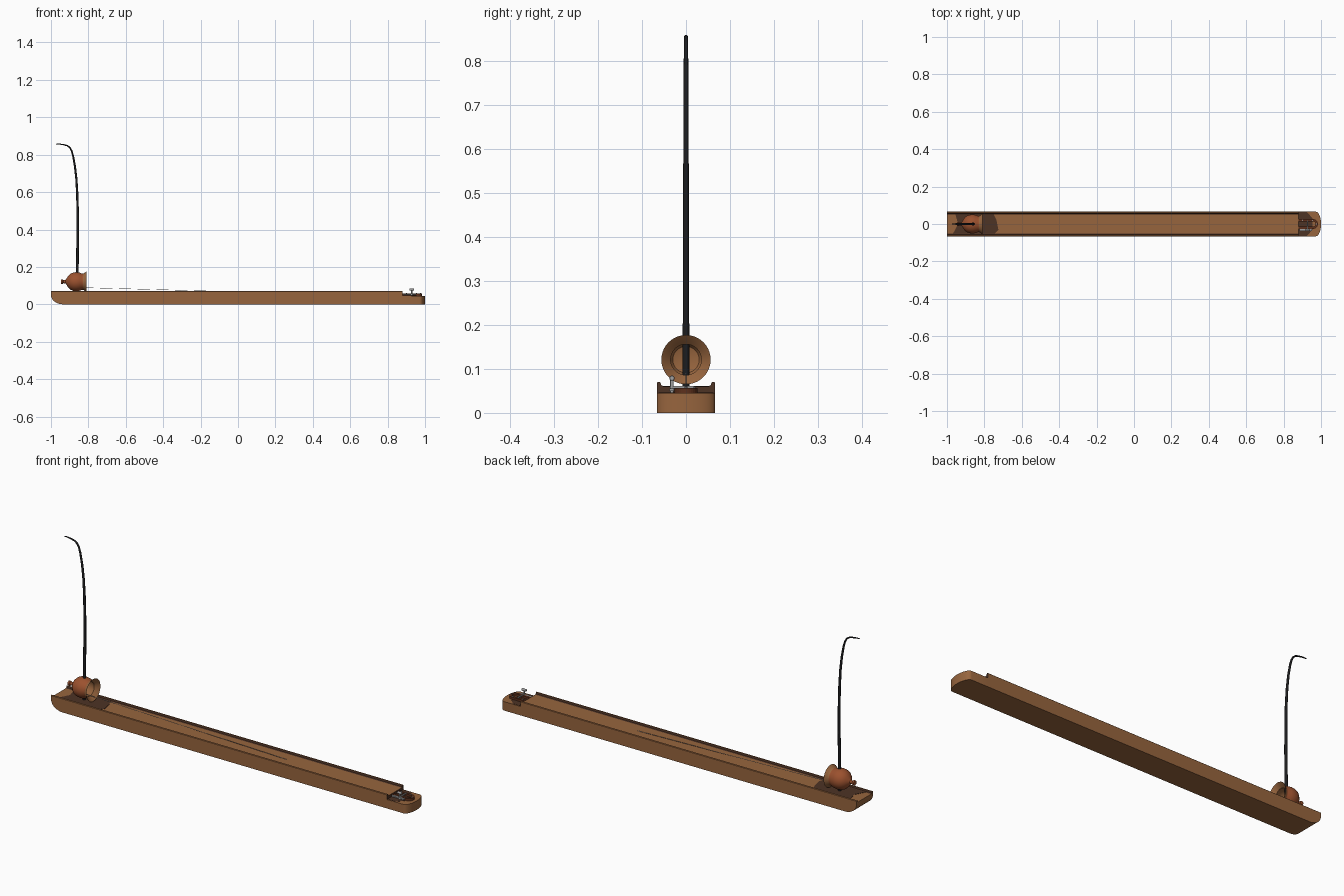
import bpy, bmesh, math
from mathutils import Vector

if "Cube" in bpy.data.objects:
    bpy.data.objects.remove(bpy.data.objects["Cube"])


def material(name, rgb):
    m = bpy.data.materials.new(name)
    m.diffuse_color = (*rgb, 1)
    m.use_nodes = True
    m.node_tree.nodes["Principled BSDF"].inputs["Base Color"].default_value = m.diffuse_color
    return m


WOOD = material("warm wood", (0.31, 0.13, 0.048))
DARK = material("dark wood", (0.075, 0.033, 0.018))
GOURD = material("orange gourd", (0.33, 0.083, 0.028))
RED = material("red brown wood", (0.11, 0.03, 0.012))
BLACK = material("black horn", (0.012, 0.012, 0.013))
STEEL = material("steel", (0.36, 0.36, 0.36))


def finish(name, bm, mats, smooth=False, rule=None):
    bmesh.ops.recalc_face_normals(bm, faces=bm.faces[:])
    if rule:
        for f in bm.faces:
            f.normal_update()
            f.material_index = rule(f)
    me = bpy.data.meshes.new(name)
    bm.to_mesh(me)
    bm.free()
    for m in mats:
        me.materials.append(m)
    ob = bpy.data.objects.new(name, me)
    bpy.context.collection.objects.link(ob)
    if smooth:
        bpy.ops.object.select_all(action='DESELECT')
        ob.select_set(True)
        bpy.context.view_layer.objects.active = ob
        bpy.ops.object.shade_smooth_by_angle(angle=math.radians(40))
    return ob


def prism(name, pts, offset, mats, smooth=False, rule=None):
    """Extrude a closed 3D outline along an offset vector."""
    bm = bmesh.new()
    f = bm.faces.new([bm.verts.new(p) for p in pts])
    r = bmesh.ops.extrude_face_region(bm, geom=[f])
    bmesh.ops.translate(bm, vec=offset,
                        verts=[v for v in r["geom"] if isinstance(v, bmesh.types.BMVert)])
    return finish(name, bm, mats, smooth, rule)


def tube(name, path, radii, mat, n=12, flat=None):
    """Sweep a circle along a path lying in the xz plane."""
    bm = bmesh.new()
    rings = []
    P = [Vector(p) for p in path]
    for i, p in enumerate(P):
        t = (P[min(i + 1, len(P) - 1)] - P[max(i - 1, 0)]).normalized()
        side = Vector((0, 1, 0)) if abs(t.y) < 0.9 else Vector((1, 0, 0))
        up = t.cross(side).normalized()
        k = flat[i] if flat else 1
        rings.append([bm.verts.new(p + radii[i] * (side * math.cos(a) + up * k * math.sin(a)))
                      for a in (2 * math.pi * j / n for j in range(n))])
    for a, b in zip(rings, rings[1:]):
        for j in range(n):
            bm.faces.new((a[j], a[(j + 1) % n], b[(j + 1) % n], b[j]))
    bm.faces.new(rings[0])
    bm.faces.new(rings[-1])
    return finish(name, bm, [mat], True)


W, STEP, DECK, SHELF, TOP = 0.066, 0.88, 0.06, 0.045, 0.07

# Long sound box with rounded lower left end
arc = [(-0.935 - 0.065 * math.sin(a), 0.05 - 0.05 * math.cos(a))
       for a in (math.pi / 2 * i / 10 for i in range(11))]
side = arc + [(-1, DECK), (STEP, DECK), (STEP, 0)]
prism("sound_box", [(x, -W, z) for x, z in side], (0, 2 * W, 0), [WOOD, DARK], True,
      lambda f: 1 if f.normal.x > 0.9 else 0)

# Rails along both edges, dark on the inner slope
for s, label in ((-1, "front"), (1, "back")):
    sec = [(W, DECK), (W, TOP - 0.002), (W - 0.002, TOP), (0.059, TOP), (0.056, 0.063), (0.051, DECK)]
    prism(label + "_rail", [(-1, s * y, z) for y, z in sec], (STEP + 1, 0, 0), [WOOD, DARK], False,
          lambda f, s=s: 1 if f.normal.y * s < -0.3 or f.normal.x > 0.9 else 0)

# Low right end with bowed tip
tip = [(0.972 + 0.028 * math.cos(a), W * math.sin(a))
       for a in (-math.pi / 2 + math.pi * i / 16 for i in range(17))]
prism("tail_block", [(x, y, 0) for x, y in [(STEP, -W)] + tip + [(STEP, W)]],
      (0, 0, SHELF), [WOOD], True)

# Dark inlays under the gourd and on the shelf
inlay = [(-0.968, -0.052), (-0.745, -0.052), (-0.725, -0.03), (-0.735, 0.02), (-0.75, 0.052),
         (-0.955, 0.052), (-0.94, 0.0)]
prism("gourd_inlay", [(x, y, DECK - 0.001) for x, y in inlay], (0, 0, 0.0025), [DARK])
shelf = [(STEP, -0.063), (0.925, -0.063), (0.955, -0.03), (0.955, 0.03), (0.925, 0.063), (STEP, 0.063)]
prism("shelf_inlay", [(x, y, SHELF - 0.001) for x, y in shelf], (0, 0, 0.002), [DARK])

# Horseshoe tail bracket
def horseshoe(r, x0):
    return [(0.957 + r * math.cos(a), r * math.sin(a))
            for a in (-math.pi / 2 + math.pi * i / 14 for i in range(15))]
outer, inner = horseshoe(0.026, 0), horseshoe(0.014, 0)
ring = [(STEP, -0.026)] + outer + [(STEP, 0.026), (STEP, 0.014)] + inner[::-1] + [(STEP, -0.014)]
prism("tail_bracket", [(x, y, SHELF) for x, y in ring], (0, 0, 0.012), [RED])

# Tuning peg, its axle, and steel plate
tube("peg_post", [(0.928, -0.032, SHELF), (0.928, -0.032, 0.078)], [0.004] * 2, STEEL)
tube("peg_handle", [(0.916, -0.032, 0.079), (0.92, -0.032, 0.079), (0.936, -0.032, 0.079), (0.94, -0.032, 0.079)],
     [0.005, 0.006, 0.006, 0.005], STEEL)
tube("peg_axle", [(0.928, -0.036, 0.058), (0.928, 0.018, 0.058)], [0.0035] * 2, STEEL)
prism("peg_plate", [(0.885, -0.037, 0.05), (0.952, -0.037, 0.05), (0.952, -0.027, 0.05), (0.885, -0.027, 0.05)],
      (0, 0, 0.006), [STEEL])
for x, y in ((0.975, 0.0), (0.9, 0.02), (0.955, 0.02)):
    tube("bracket_screw", [(x, y, 0.055), (x, y, 0.0595)], [0.003] * 2, STEEL, 8)

# Gourd resonator: one lathed profile (x, radius), outside then inside
profile = [(-0.946, 0), (-0.946, 0.012), (-0.938, 0.012), (-0.934, 0.008), (-0.922, 0.009),
           (-0.916, 0.018), (-0.908, 0.031), (-0.895, 0.043), (-0.88, 0.049), (-0.864, 0.051),
           (-0.848, 0.049), (-0.834, 0.0435), (-0.828, 0.043), (-0.82, 0.048), (-0.809, 0.056),
           (-0.811, 0.0535), (-0.822, 0.042), (-0.829, 0.035), (-0.85, 0.043), (-0.88, 0.043),
           (-0.9, 0.03), (-0.908, 0)]
bm = bmesh.new()
vs = [bm.verts.new((x, 0, 0.121 + r)) for x, r in profile]
es = [bm.edges.new(e) for e in zip(vs, vs[1:])]
bmesh.ops.spin(bm, geom=vs + es, cent=(0, 0, 0.121), axis=(1, 0, 0), angle=2 * math.pi, steps=40)
bmesh.ops.remove_doubles(bm, verts=bm.verts[:], dist=0.0001)


def gourd_rule(f):
    c = f.calc_center_median()
    out = Vector((0, c.y, c.z - 0.121))
    inside = c.x > -0.91 and f.normal.dot(out) < 0
    return 1 if inside or c.x > -0.829 else 0


finish("gourd", bm, [GOURD, WOOD], True, gourd_rule)

# Flexible rod that curls over at the top
path = [(-0.86, 0.058), (-0.859, 0.2), (-0.857, 0.35), (-0.857, 0.48), (-0.859, 0.58), (-0.864, 0.67),
        (-0.872, 0.74), (-0.882, 0.795), (-0.89, 0.822), (-0.9, 0.839), (-0.914, 0.849),
        (-0.935, 0.854), (-0.955, 0.857), (-0.972, 0.857)]
n = len(path)
tube("rod", [(x, 0, z) for x, z in path],
     [0.0078, 0.0074, 0.007, 0.0066, 0.0062, 0.0058, 0.0055, 0.0052, 0.005, 0.005, 0.0048, 0.0045, 0.004, 0.003],
     BLACK, 12, [1] * 7 + [0.95, 0.9, 0.85, 0.8, 0.7, 0.6, 0.5])

# Single string sloping into the sound box
tube("string", [(-0.855, 0, 0.09), (0.27, 0, DECK)], [0.001] * 2, STEEL, 6)
